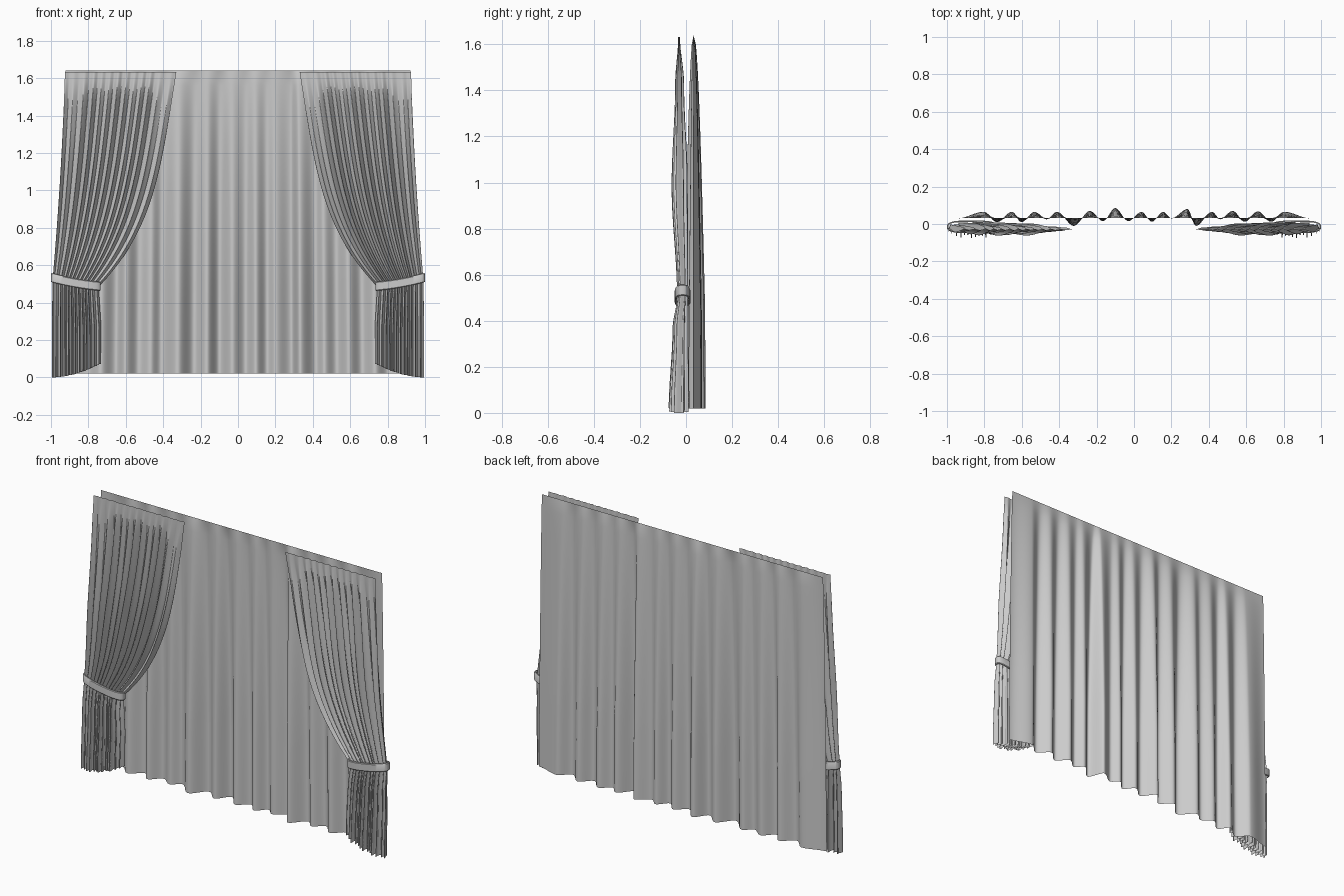
import bpy, math, random

if "Cube" in bpy.data.objects:
    bpy.data.objects.remove(bpy.data.objects["Cube"])

random.seed(4)


def lerp(a, b, t):
    return a + (b - a) * t


def smooth(t):
    return t * t * (3 - 2 * t)


def table(keys, t):
    # smooth interpolation through (position, value...) rows
    for a, b in zip(keys, keys[1:]):
        if t <= b[0]:
            s = smooth(max(0, (t - a[0]) / (b[0] - a[0])))
            return [lerp(p, q, s) for p, q in zip(a[1:], b[1:])]
    return list(keys[-1][1:])


def make_object(name, verts, faces):
    me = bpy.data.meshes.new(name)
    me.from_pydata(verts, [], faces)
    me.polygons.foreach_set("use_smooth", [True] * len(faces))
    ob = bpy.data.objects.new(name, me)
    bpy.context.collection.objects.link(ob)
    return ob


def sheet(name, nu, nv, fn, flip=False):
    verts = [fn(i / nu, j / nv) for j in range(nv + 1) for i in range(nu + 1)]
    faces = []
    for j in range(nv):
        for i in range(nu):
            a = j * (nu + 1) + i
            f = (a, a + nu + 1, a + nu + 2, a + 1)
            faces.append(f[::-1] if flip else f)
    return make_object(name, verts, faces)


# Back curtain: fold ridges and valleys (x, y) at the hem
hem = [(-.94, .03), (-.80, .065), (-.73, .01), (-.65, .065), (-.60, .01), (-.53, .065),
       (-.465, .025), (-.41, .065), (-.32, -.01), (-.235, .07), (-.165, .015), (-.10, .085),
       (-.03, .015), (.04, .065), (.095, .012), (.155, .065), (.20, .03), (.285, .08),
       (.33, -.01), (.415, .065), (.46, .025), (.525, .07), (.59, .012), (.66, .068),
       (.73, .012), (.80, .065), (.94, .03)]


def back_fn(u, v):
    x = lerp(-.94, .94, u)
    grow = min(1, 1.15 * v ** .45) * (.85 + .15 * v)
    y = .033 + (table(hem, x)[0] - .033) * grow
    return (x * lerp(.98, 1.005, v ** .7), y, lerp(1.64, .02, v))


sheet("back_curtain", 300, 40, back_fn)

# Side drapes, gathered at the tie
FOLDS = 13
TIE = .66
phase = [random.uniform(0, 6.28) for _ in range(3)]
# v, centre y, fold depth, sideways overlap
depth = [(0, -.030, .004, 0), (.12, -.028, .020, .1), (.38, -.028, .036, .25),
         (TIE, -.015, .025, .3), (.76, -.024, .036, .4), (1, -.031, .046, .5)]


def drape_fn(side):
    def fn(u, v):
        if v < TIE:
            t = v / TIE
            k_in = .42 * t + .58 * t ** 4
            k_out = .6 * t + .4 * t * t
            k = lerp(k_out, k_in, u ** .5)
            x = lerp(lerp(-.925, -.33, u), lerp(-.992, -.745, u), k)
            z = lerp(1.632, lerp(.525, .485, u), t)
            width = lerp(.6, .25, k)
        else:
            t = (v - TIE) / (1 - TIE)
            x = lerp(lerp(-.992, -.745, u), lerp(-.995, -.732, u), min(1, t * 2))
            z = lerp(lerp(.525, .485, u), lerp(0, .075, u ** 1.8), t)
            width = .26
        cy, amp, over = table(depth, v)
        w = 2 * math.pi * FOLDS * u + .9 * math.sin(9 * u + phase[0]) + .6 * math.sin(17 * u + phase[1])
        size = .78 + .22 * math.sin(23 * u + phase[2])
        env = (1 - abs(2 * u - 1) ** 3 * .75) ** .5
        y = cy - amp * env * size * math.sin(w)
        x += over * width / FOLDS * .6 * math.sin(2 * w) * env
        return (side * -x, y, z)
    return fn


def tie_band(name, side):
    # slanted oval strap round the gathered cloth
    n, rows = 56, [(-.024, -.003), (-.020, 0), (.020, 0), (.024, -.003), (.024, -.008), (-.024, -.008)]
    verts, faces = [], []
    for i in range(n):
        a = 2 * math.pi * i / n
        c, s = math.cos(a), math.sin(a)
        px = math.copysign(abs(c) ** .6, c)
        py = math.copysign(abs(s) ** .7, s)
        for dz, dr in rows:
            x = -.867 + (.133 + dr) * px
            zc = .504 - .023 * px + .006 * px * px
            verts.append((side * -x, -.015 + (.034 + dr) * py, zc + dz))
    m = len(rows)
    for i in range(n):
        for j in range(m):
            p, q = i * m, (i + 1) % n * m
            f = (p + j, q + j, q + (j + 1) % m, p + (j + 1) % m)
            faces.append(f[::-1] if side > 0 else f)
    ob = make_object(name, verts, faces)
    bpy.ops.object.select_all(action='DESELECT')
    ob.select_set(True)
    bpy.context.view_layer.objects.active = ob
    bpy.ops.object.shade_smooth_by_angle(angle=math.radians(35))


for label, side in (("left", -1), ("right", 1)):
    sheet(label + "_drape", 240, 64, drape_fn(side), flip=side > 0)
    tie_band(label + "_tieback", side)
